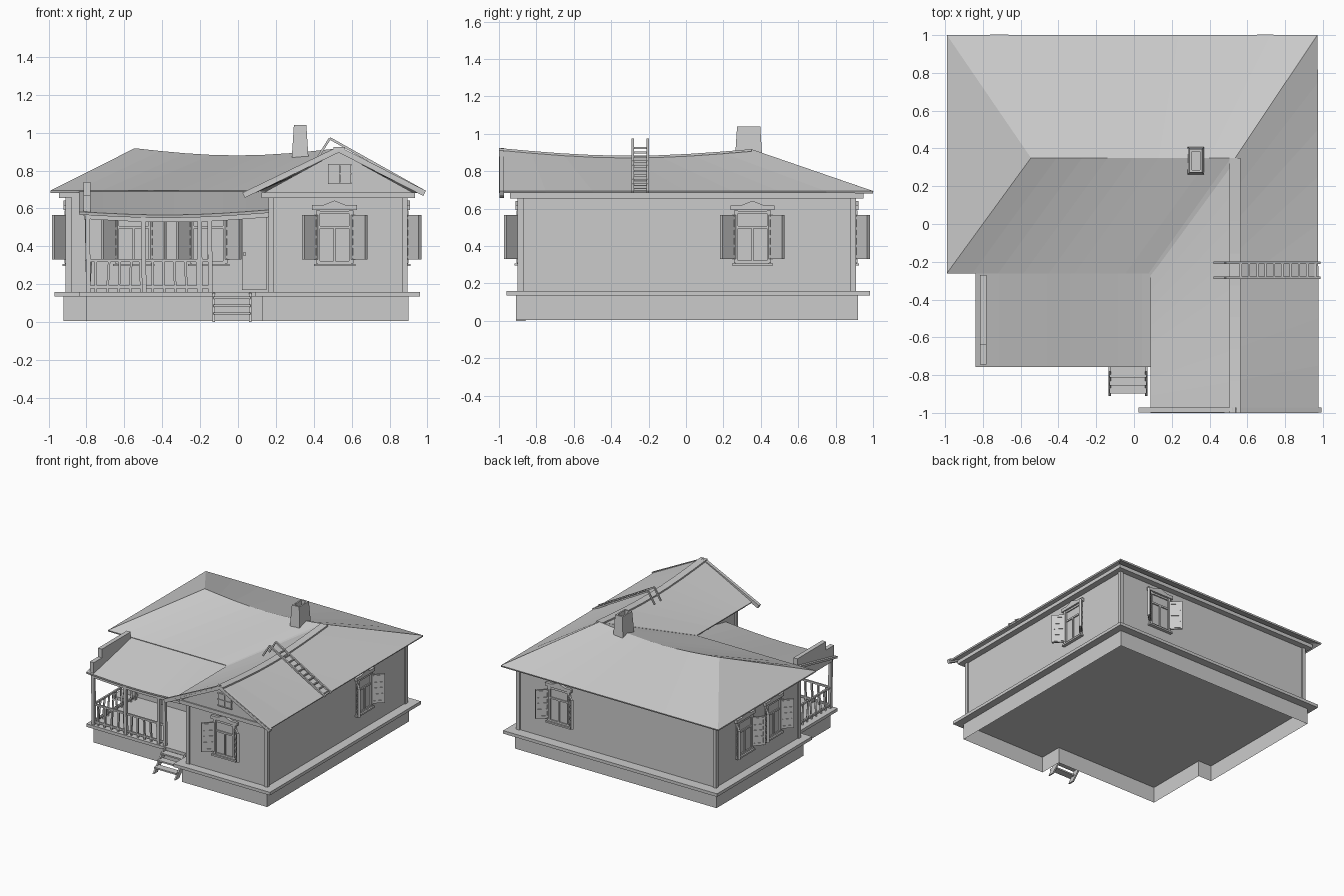
import bpy, bmesh, math, random
from mathutils import Vector, Matrix

if "Cube" in bpy.data.objects:
    bpy.data.objects.remove(bpy.data.objects["Cube"])
random.seed(4)

def make(name, verts, faces, solid=0.0, mat=None):
    me = bpy.data.meshes.new(name)
    me.from_pydata([tuple(v) for v in verts], [], faces)
    bm = bmesh.new()
    bm.from_mesh(me)
    bmesh.ops.remove_doubles(bm, verts=bm.verts, dist=1e-4)
    bmesh.ops.recalc_face_normals(bm, faces=bm.faces)
    bm.to_mesh(me)
    bm.free()
    ob = bpy.data.objects.new(name, me)
    bpy.context.collection.objects.link(ob)
    if mat is not None:
        ob.matrix_world = mat
    if solid:
        m = ob.modifiers.new("thickness", 'SOLIDIFY')
        m.thickness = solid
        m.offset = 0
    return ob

def prism(name, pts, a, b, axis='z', caps=True, mat=None):
    """Extrude a 2D outline from a to b along an axis."""
    put = {'z': lambda p, t: (p[0], p[1], t),
           'y': lambda p, t: (p[0], t, p[1]),
           'x': lambda p, t: (t, p[0], p[1])}[axis]
    n = len(pts)
    faces = [(i, (i + 1) % n, (i + 1) % n + n, i + n) for i in range(n)]
    if caps:
        faces += [tuple(range(n)), tuple(range(n, 2 * n))]
    return make(name, [put(p, a) for p in pts] + [put(p, b) for p in pts], faces, mat=mat)

def box(name, x0, x1, y0, y1, z0, z1, mat=None):
    return prism(name, [(x0, y0), (x1, y0), (x1, y1), (x0, y1)], z0, z1, mat=mat)

def bar(name, p, q, w, h=None):
    p, q = Vector(p), Vector(q)
    d, w, h = q - p, w / 2, (h or w) / 2
    m = Matrix.Translation(p) @ d.to_track_quat('Z', 'Y').to_matrix().to_4x4()
    return box(name, -w, w, -h, h, 0, d.length, m)

def strip(rows):
    """Quad strips between pairs of point lists."""
    v, f = [], []
    for a, b in rows:
        o, n = len(v), len(a)
        v += a + b
        f += [(o + i, o + i + 1, o + n + i + 1, o + n + i) for i in range(n - 1)]
    return v, f

def lerp(p, q, n=8):
    return [Vector(p).lerp(Vector(q), i / n) for i in range(n + 1)]

def sag(pts, amount):
    n = len(pts) - 1
    return [p - Vector((0, 0, amount * math.sin(math.pi * i / n))) for i, p in enumerate(pts)]

# L-shaped footprint: back block, porch, front wing
def footprint(l, r, b, f, wx, porch):
    mid = [(l, -.16 - porch * .04)]
    if porch:
        px, py = porch * -.8 - (porch - 1), -.72
        px, py = (-.80, -.72) if porch == 1 else (-.84, -.755)
        mid += [(px, mid[0][1]), (px, py), (wx, py)]
    else:
        mid += [(wx, -.16)]
    return [(l, b)] + mid + [(wx, f), (r, f), (r, b)]

prism("foundation", footprint(-.92, .90, .92, -.91, .13, 1), .005, .145, caps=False)
prism("floor_ledge", footprint(-.97, .96, .985, -.96, .09, 2), .135, .16)
prism("walls", footprint(-.90, .885, .90, -.89, .17, 0), .155, .67)
prism("eave_soffit", footprint(-.945, .935, .95, -.94, .125, 0), .655, .685)
prism("gable_wall", [(.13, .68), (.93, .68), (.53, .90)], -.93, -.89, 'y')
for i, (x, y) in enumerate([(-.895, .895), (.88, .895), (.88, -.885), (.175, -.885), (-.895, -.165)]):
    box(f"corner_post_{i}", x - .015, x + .015, y - .015, y + .015, .16, .66)

# Main roof with sagging ridges
E = .688
L, R, W = (-.545, .35, .912), (.535, .35, .912), (.535, -1, .918)
ridge, wing = sag(lerp(L, R), .038), sag(lerp(W, R), .038)
bl, br, fl, valley = (-.99, 1, E), (.97, 1, E), (-.99, -.26, E), (.09, -.26, E)
v, f = strip([(ridge, lerp(bl, br)), (ridge, lerp(fl, valley)),
              (wing, lerp((.09, -1, E), valley)), (wing, lerp((.975, -1, E), br)),
              ([Vector(L)] * 2, [Vector(bl), Vector(fl)])])
f = [tuple(dict.fromkeys(q)) for q in f]
f[-1] = (f[-1][0], f[-1][3], f[-1][2])
make("main_roof", v, f, .012)
for i in range(8):
    bar(f"ridge_cap_{i}", wing[i], wing[i + 1], .06, .012)
bar("valley_board", (.09, -.27, .69), (.525, .34, .912), .03, .008)
for x in (.03, .985):
    bar("bargeboard", (x, -.985, .67 if x < .5 else .68), (.532, -.985, .912), .025, .03)

# Porch roof, front beam and side parapet
v, f = strip([(lerp((-.84, -.24, .685), (.17, -.24, .685)),
               sag(lerp((-.84, -.755, .575), (.17, -.755, .585)), .022))])
make("porch_roof", v, f, .016)
beam = sag(lerp((-.80, -.73, .557), (.17, -.73, .567)), .022)
for i in range(8):
    bar(f"porch_beam_{i}", beam[i], beam[i + 1], .025)
bar("porch_side_beam", (-.80, -.73, .555), (-.80, -.16, .555), .025)
prism("porch_parapet", [(-.745, .56), (-.745, .67), (-.64, .67), (-.64, .74),
                        (-.27, .74), (-.27, .56)], -.815, -.78, 'x')

# Porch posts and railings
for i, (x, y) in enumerate([(-.79, -.73), (-.495, -.735), (-.20, -.73), (-.145, -.73), (-.79, -.2)]):
    bar(f"porch_post_{i}", (x, y, .16), (x + random.uniform(-.008, .008), y, .56), .024)
for z in (.185, .325):
    bar("front_rail", (-.79, -.73, z), (-.14, -.73, z), .014)
    bar("side_rail", (-.79, -.73, z), (-.79, -.17, z), .014)
spots = [(-.75 + .06 * i, -.73) for i in range(10)] + [(-.79, -.67 + .06 * i) for i in range(8)]
for i, (x, y) in enumerate(spots):
    t = random.uniform(-.012, .012)
    bar(f"baluster_{i}", (x, y, .16), (x + t, y + (t if x < -.78 else 0), .325), .013)
box("door", .02, .15, -.172, -.15, .17, .56)
box("door_handle", .03, .04, -.185, -.17, .35, .37)

# Window: local -y is outward, origin at wall base
def window(name, x, y, turn):
    m = Matrix.Translation((x, y, 0)) @ Matrix.Rotation(math.radians(turn), 4, 'Z')
    box(name + "_glass", -.085, .085, -.004, .01, .32, .575, m)
    for s in (-1, 1):
        box(name + "_jamb", s * .088 - .011, s * .088 + .011, -.016, .01, .31, .59, m)
    for z in (.315, .50, .58):
        box(name + "_crossbar", -.09, .09, -.013, .01, z - .007, z + .007, m)
    box(name + "_mullion", -.006, .006, -.013, .01, .31, .50, m)
    box(name + "_sill", -.11, .11, -.026, .01, .295, .308, m)
    prism(name + "_pediment", [(-.118, .592), (.118, .592), (.118, .618), (.06, .618),
                               (0, .642), (-.06, .618), (-.118, .618)], -.022, .01, 'y', mat=m)
    for s in (-1, 1):
        h = m @ Matrix.Translation((s * .09, -.005, 0)) @ Matrix.Rotation(s * math.radians(-43), 4, 'Z')
        box(name + "_shutter", 0, s * .104, -.006, .006, .33, .565, h)
        for z in (.345, .40, .45, .495, .55):
            box(name + "_shutter_slat", s * .015, s * .09, -.010, .010, z - .008, z + .008, h)
        for q in (.008, .096):
            box(name + "_shutter_stile", s * q - .008, s * q + .008, -.010, .010, .33, .565, h)

window("wing_window", .51, -.89, 0)
window("porch_window_left", -.55, -.16, 0)
window("porch_window_right", -.155, -.16, 0)
window("right_window", .885, .355, 90)
window("back_window", .51, .90, 180)
window("left_window_rear", -.90, .54, -90)
window("left_window_front", -.90, .17, -90)

# Attic window in the gable
for s in (-1, 1):
    box("attic_pane", .537 + s * .03 - .028, .537 + s * .03 + .028, -.94, -.92, .735, .83)
for z in (.733, .783, .832):
    box("attic_bar", .475, .60, -.945, -.92, z - .004, z + .004)

# Hollow tapered chimney
def ring(hx, hy, z):
    return [(.328 + a * hx, .335 + b * hy, z) for a, b in ((-1, -1), (1, -1), (1, 1), (-1, 1))]
rings = [ring(.047, .076, .82), ring(.033, .062, 1.04), ring(.021, .048, 1.04), ring(.021, .048, .96)]
make("chimney", sum(rings, []),
     [(4*k + i, 4*k + (i+1) % 4, 4*k + 4 + (i+1) % 4, 4*k + 4 + i) for k in range(3) for i in range(4)]
     + [(15, 14, 13, 12), (0, 1, 2, 3)])

# Ladder hooked over the wing ridge
top, foot = Vector((.485, 0, .97)), Vector((.985, 0, .69))
for y in (-.285, -.205):
    o = Vector((0, y, 0))
    bar("ladder_rail", top + o, foot + o, .013)
    bar("ladder_hook", top + o, (.425, y, .875), .012)
for i in range(10):
    p = top.lerp(foot, .16 + .088 * i)
    bar(f"ladder_rung_{i}", p + Vector((0, -.285, 0)), p + Vector((0, -.205, 0)), .011)

# Porch steps
for x in (-.128, .065):
    prism("stair_stringer", [(-.91, .0), (-.86, .0), (-.75, .11), (-.75, .155), (-.78, .155)],
          x - .006, x + .006, 'x')
for i in range(3):
    y, z = -.885 + .042 * i, .045 + .042 * i
    box(f"stair_tread_{i}", -.13, .067, y - .012, y + .045, z - .006, z + .006)
